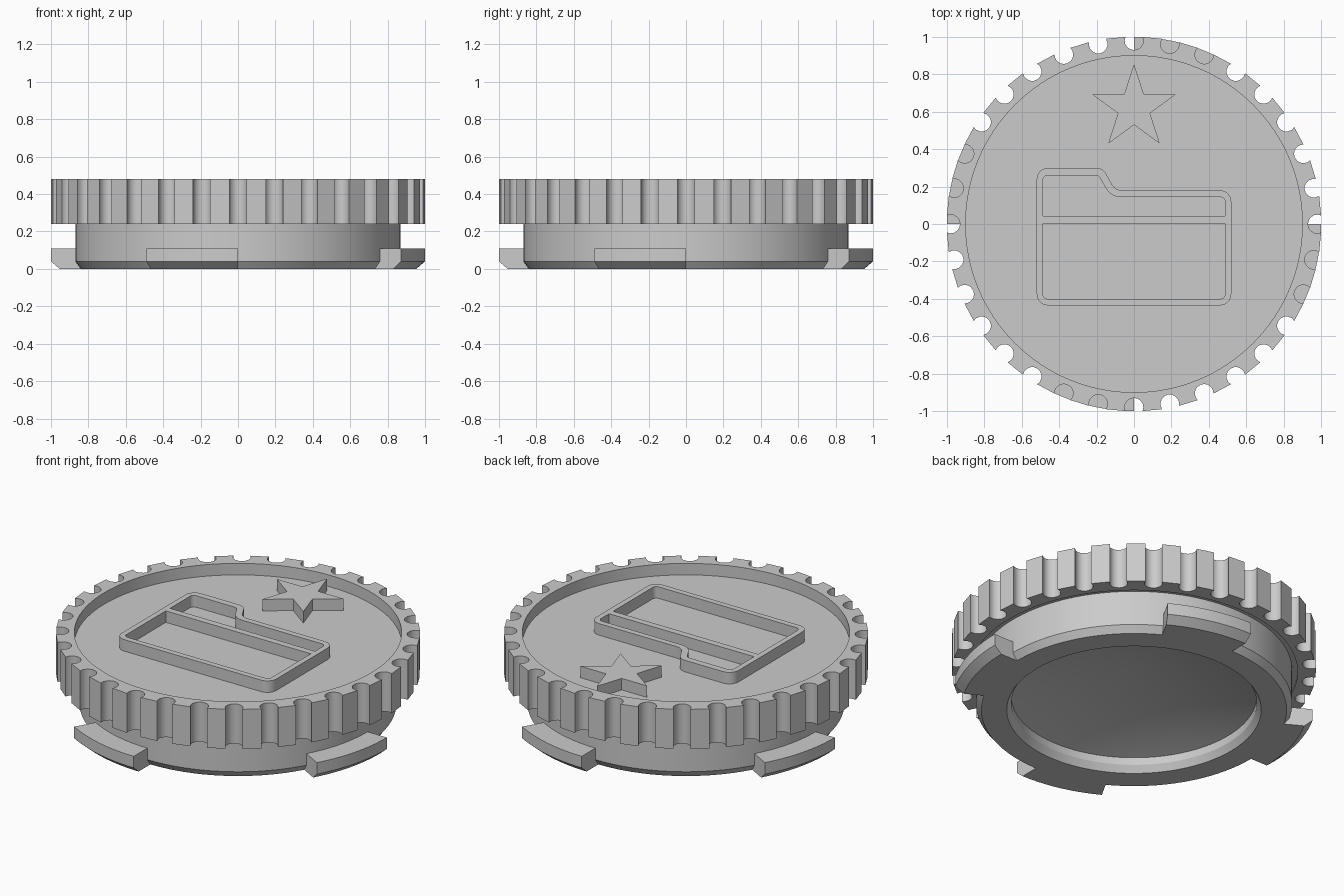
import bpy
import bmesh
from math import sin, cos, tan, pi, radians
from mathutils import Vector

cube = bpy.data.objects.get("Cube")
if cube:
    bpy.data.objects.remove(cube, do_unlink=True)

TOP, FLOOR, SKIRT = 0.48, 0.41, 0.24

grey = bpy.data.materials.new("plain grey")
grey.use_nodes = True
colour = (0.6, 0.6, 0.6, 1)
grey.diffuse_color = colour
grey.node_tree.nodes["Principled BSDF"].inputs["Base Color"].default_value = colour


def finish(bm, name):
    bmesh.ops.remove_doubles(bm, verts=bm.verts, dist=1e-5)
    bmesh.ops.recalc_face_normals(bm, faces=bm.faces)
    mesh = bpy.data.meshes.new(name)
    bm.to_mesh(mesh)
    bm.free()
    mesh.materials.append(grey)
    obj = bpy.data.objects.new(name, mesh)
    bpy.context.collection.objects.link(obj)
    bpy.ops.object.select_all(action="DESELECT")
    obj.select_set(True)
    bpy.context.view_layer.objects.active = obj
    bpy.ops.object.shade_smooth_by_angle(angle=radians(30))
    return obj


def polar(r, a):
    return Vector((r * cos(a), r * sin(a)))


def prism(name, loops, z0, z1):
    """Extrude an outline, with any further loops as holes."""
    bm = bmesh.new()
    caps = ([], [])
    for loop in loops:
        rows = [[bm.verts.new((p[0], p[1], z)) for p in loop] for z in (z0, z1)]
        n = len(loop)
        for i in range(n):
            j = (i + 1) % n
            bm.faces.new((rows[0][i], rows[0][j], rows[1][j], rows[1][i]))
            for cap, row in zip(caps, rows):
                cap.append(bm.edges.get((row[i], row[j])))
    for cap, z in zip(caps, (-1, 1)):
        bmesh.ops.triangle_fill(bm, edges=cap, use_beauty=True, normal=(0, 0, z))
    return finish(bm, name)


def sweep(name, profile, start, end, steps, closed):
    """Turn an (r, z) profile about z; a closed profile gets end caps."""
    bm = bmesh.new()
    rings = []
    for k in range(steps + 1):
        a = start + (end - start) * k / steps
        rings.append([bm.verts.new((*polar(r, a), z)) for r, z in profile])
    n = len(profile)
    for one, two in zip(rings, rings[1:]):
        for i in range(n if closed else n - 1):
            j = (i + 1) % n
            bm.faces.new((one[i], one[j], two[j], two[i]))
    if closed:
        bm.faces.new(rings[0])
        bm.faces.new(rings[-1])
    return finish(bm, name)


def rounded(corners, steps=6):
    """Outline from (x, y, radius) corners."""
    out = []
    for i, (x, y, r) in enumerate(corners):
        p = Vector((x, y))
        if r == 0:
            out.append(p)
            continue
        u = (Vector(corners[i - 1][:2]) - p).normalized()
        v = (Vector(corners[(i + 1) % len(corners)][:2]) - p).normalized()
        half = u.angle(v) / 2
        c = p + (u + v).normalized() * r / sin(half)
        a, b = p + u * r / tan(half) - c, p + v * r / tan(half) - c
        out += [c + a.lerp(b, k / steps).normalized() * r for k in range(steps + 1)]
    return out


# Plug body: chamfered foot, conical hollow below, flat recessed floor on top
body = [(0, 0.27), (0.675, 0.085), (0.675, 0.04), (0.70, 0), (0.84, 0),
        (0.87, 0.04), (0.87, SKIRT + 0.01), (0.92, SKIRT + 0.01),
        (0.92, FLOOR), (0, FLOOR)]
sweep("plug_body", body, 0, 2 * pi, 128, False)

# Grip ring with round finger notches
TEETH, NOTCH_R, NOTCH_AT = 32, 0.05, 0.98
open_angle = radians(114)
grip = []
for t in range(TEETH):
    a = 2 * pi * t / TEETH
    for k in range(11):
        b = a - open_angle + 2 * open_angle * k / 10
        # arc runs through the inward side of the notch
        grip.append(polar(NOTCH_AT, a) + polar(NOTCH_R, a + pi - (b - a)))
rim = [polar(0.9, 2 * pi * k / 128) for k in range(128)]
prism("grip_ring", [grip, rim], SKIRT, TOP)

# Four bayonet lugs
lug = [(0.835, 0), (0.953, 0), (1.0, 0.04), (1.0, 0.11), (0.86, 0.11), (0.86, 0.04)]
for q in range(4):
    a = q * pi / 2
    sweep(f"locking_lug_{q + 1}", lug, a - radians(29.3), a, 10, True)

# Raised folder outline with two open pockets
W, IN = 0.52, 0.487
folder = rounded([(-W, -0.435, 0.06), (W, -0.435, 0.06), (W, 0.18, 0.06),
                  (-0.10, 0.18, 0.06), (-0.167, 0.30, 0.06), (-W, 0.30, 0.06)])
tab_pocket = rounded([(-IN, 0.043, 0), (IN, 0.043, 0), (IN, 0.144, 0.025),
                      (-0.124, 0.144, 0.09), (-0.19, 0.26, 0.025), (-IN, 0.26, 0.025)])
main_pocket = rounded([(-IN, -0.40, 0.025), (IN, -0.40, 0.025), (IN, 0.003, 0), (-IN, 0.003, 0)])
prism("folder_relief", [folder, tab_pocket, main_pocket], FLOOR - 0.01, TOP)

# Raised five-pointed star
star = [Vector((0, 0.62)) + polar(0.09 if k % 2 else 0.235, pi / 2 + k * pi / 5) for k in range(10)]
prism("star_relief", [star], FLOOR - 0.01, TOP)
